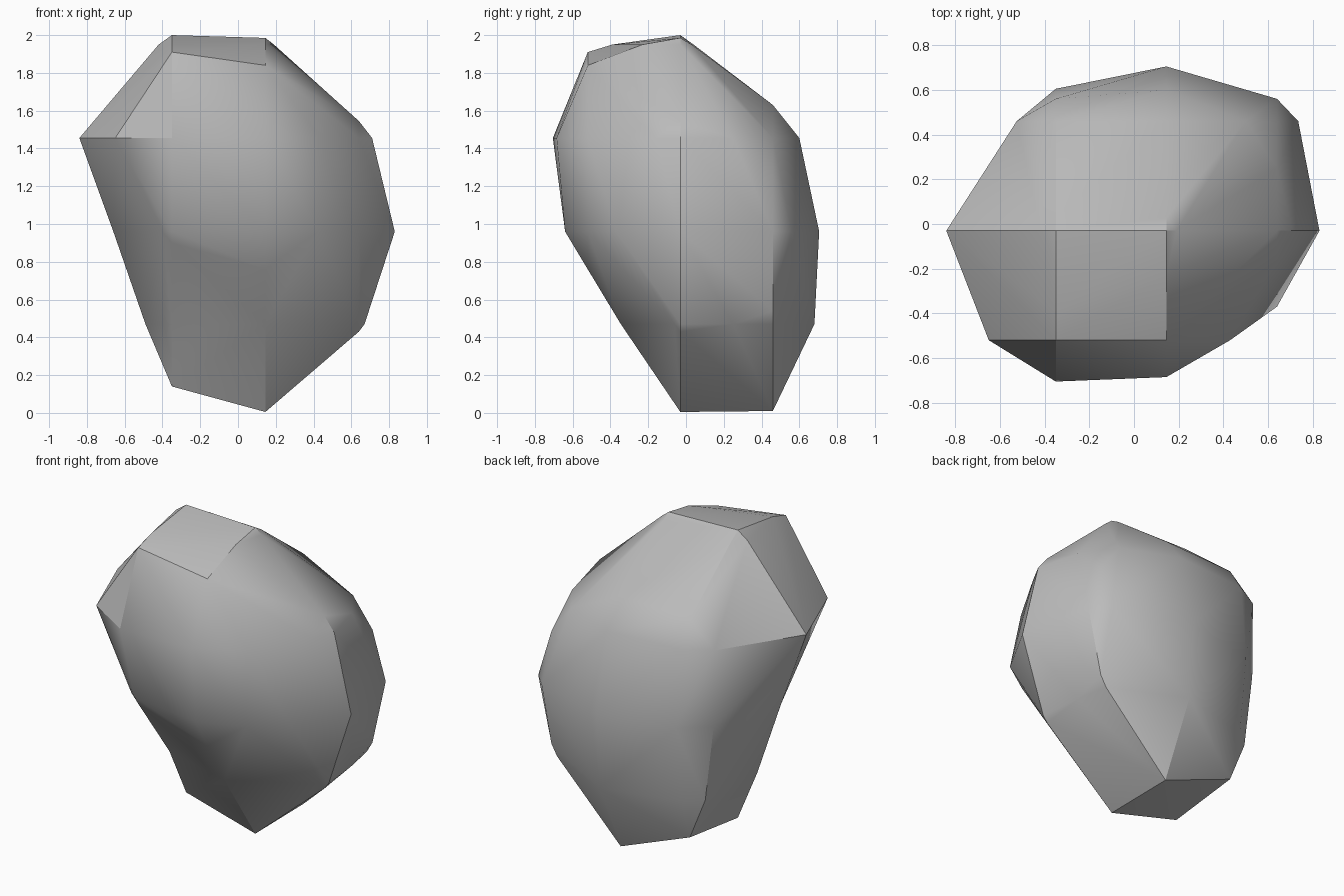
import bpy
import bmesh
import math
from itertools import product
from mathutils import Vector

start_cube = bpy.data.objects.get("Cube")
if start_cube:
    bpy.data.objects.remove(start_cube, do_unlink=True)

# Coarse lattice on which the boulder is carved
STEP = 0.495
GRID_X = [-0.35, 0.145, 0.64]
GRID_Y = [-0.52, -0.03, 0.46]
GRID_Z = [0.47, 0.96, 1.455, 1.95]
NONE = None

# Bottom and top of the stone along each upright line, as [x][y]
height_spans = [
    [(.90, 1.91), (.14, 2.0), (.20, 1.61)],
    [(.76, 1.84), (.005, 1.985), (.01, 1.63)],
    [NONE, (.43, 1.545), (.54, 1.27)],
]
# Front and back of the stone along each depth line, as [z][x]
depth_spans = [
    [(-.20, .55), (-.345, .68), (-.06, .25)],
    [(-.56, .605), (-.64, .705), (-.37, .56)],
    [(-.705, .56), (-.685, .60), (-.16, .25)],
    [(-.39, .04), (-.23, .03), NONE],
]
# Right and left of the stone along each cross line, as [z][y]
width_spans = [
    [NONE, (-.49, .67), (-.46, .60)],
    [(-.40, .42), (-.66, .83), (-.52, .735)],
    [(-.65, .43), (-.84, .71), (-.525, .50)],
    [NONE, (-.42, .19), NONE],
]


def lattice_points():
    """Surface crossings on the lattice lines plus the corners inside the stone."""
    points = []
    for (i, x), (j, y) in product(enumerate(GRID_X), enumerate(GRID_Y)):
        span = height_spans[i][j]
        if span:
            points += [Vector((x, y, z)) for z in span]
            points += [Vector((x, y, z)) for z in GRID_Z if span[0] < z < span[1]]
    for k, z in enumerate(GRID_Z):
        for x, span in zip(GRID_X, depth_spans[k]):
            points += [Vector((x, y, z)) for y in span or ()]
        for y, span in zip(GRID_Y, width_spans[k]):
            points += [Vector((x, y, z)) for x in span or ()]
    return points


def cells(lines):
    """Neighbouring pairs of lattice lines, with one extra cell at each end."""
    ends = [lines[0] - STEP] + lines + [lines[-1] + STEP]
    return list(zip(ends, ends[1:]))


def on_wall(face, box):
    return any(all(abs(v.co[axis] - wall) < 1e-4 for v in face.verts)
               for axis in range(3) for wall in box[axis])


# Hull the piece of stone in every cell and keep only its outer skin
points = lattice_points()
skin = bmesh.new()
for box in product(cells(GRID_X), cells(GRID_Y), cells(GRID_Z)):
    inside = [p for p in points
              if all(lo - 1e-4 < c < hi + 1e-4 for c, (lo, hi) in zip(p, box))]
    if len(inside) < 4:
        continue
    piece = bmesh.new()
    for p in inside:
        piece.verts.new(p)
    bmesh.ops.convex_hull(piece, input=piece.verts)
    for face in piece.faces:
        if not on_wall(face, box):
            skin.faces.new([skin.verts.new(v.co) for v in face.verts])
    piece.free()

bmesh.ops.remove_doubles(skin, verts=skin.verts, dist=0.002)
bmesh.ops.recalc_face_normals(skin, faces=skin.faces)

mesh = bpy.data.meshes.new("boulder")
skin.to_mesh(mesh)
skin.free()
boulder = bpy.data.objects.new("boulder", mesh)
bpy.context.collection.objects.link(boulder)

# Plain grey stone
stone = bpy.data.materials.new("grey_stone")
stone.use_nodes = True
colour = (0.5, 0.5, 0.5, 1.0)
stone.diffuse_color = colour
stone.node_tree.nodes["Principled BSDF"].inputs["Base Color"].default_value = colour
mesh.materials.append(stone)

# Soft facets with the hard creases kept
bpy.ops.object.select_all(action='DESELECT')
boulder.select_set(True)
bpy.context.view_layer.objects.active = boulder
bpy.ops.object.shade_smooth_by_angle(angle=math.radians(30))
